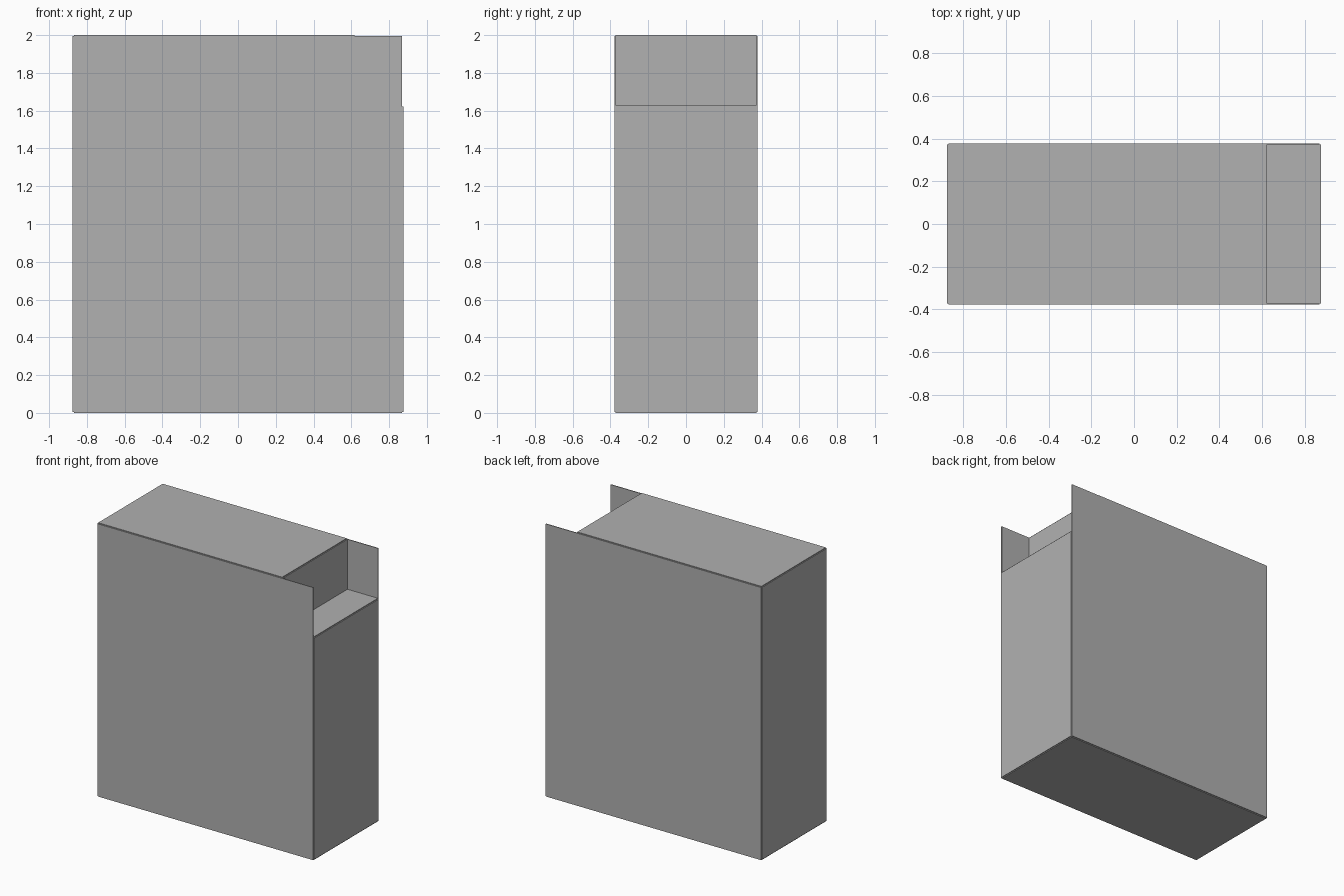
import bpy

if "Cube" in bpy.data.objects:
    bpy.data.objects.remove(bpy.data.objects["Cube"])

T = 0.006                             # panel thickness
X, Y, Z = 0.869, 0.372, 1.994         # core half width, half depth, top of core
NX, NZ = 0.618, 1.623                 # inner corner of the notch

grey = bpy.data.materials.new("dark_grey")
grey.diffuse_color = (0.44, 0.44, 0.44, 1)
grey.use_nodes = True
grey.node_tree.nodes["Principled BSDF"].inputs["Base Color"].default_value = grey.diffuse_color


def slab(name, x, y, z):
    """Flat panel spanning the given (min, max) ranges."""
    bpy.ops.mesh.primitive_cube_add(size=1, location=[sum(r) / 2 for r in (x, y, z)])
    ob = bpy.context.object
    ob.name = name
    ob.scale = [r[1] - r[0] for r in (x, y, z)]
    bpy.ops.object.transform_apply(location=False, rotation=False, scale=True)
    ob.data.materials.append(grey)
    return ob


# Full front and back panels, which also flank the notch
for name, s in (("front_panel", -1), ("back_panel", 1)):
    slab(name, (-X, X), tuple(sorted((s * Y, s * (Y + T)))), (T, Z))

# Outer shell: panels meet along their inner edges, leaving open corner grooves
slab("bottom_panel", (-X, X), (-Y, Y), (0, T))
slab("left_panel", (-X - T, -X), (-Y, Y), (T, Z))
slab("right_panel", (X, X + T), (-Y, Y), (T, NZ))
slab("top_panel", (-X, NX), (-Y, Y), (Z, Z + T))

# Notch wall and ledge
slab("notch_wall", (NX, NX + T), (-Y, Y), (NZ + T, Z))
slab("notch_ledge", (NX, X), (-Y, Y), (NZ, NZ + T))
